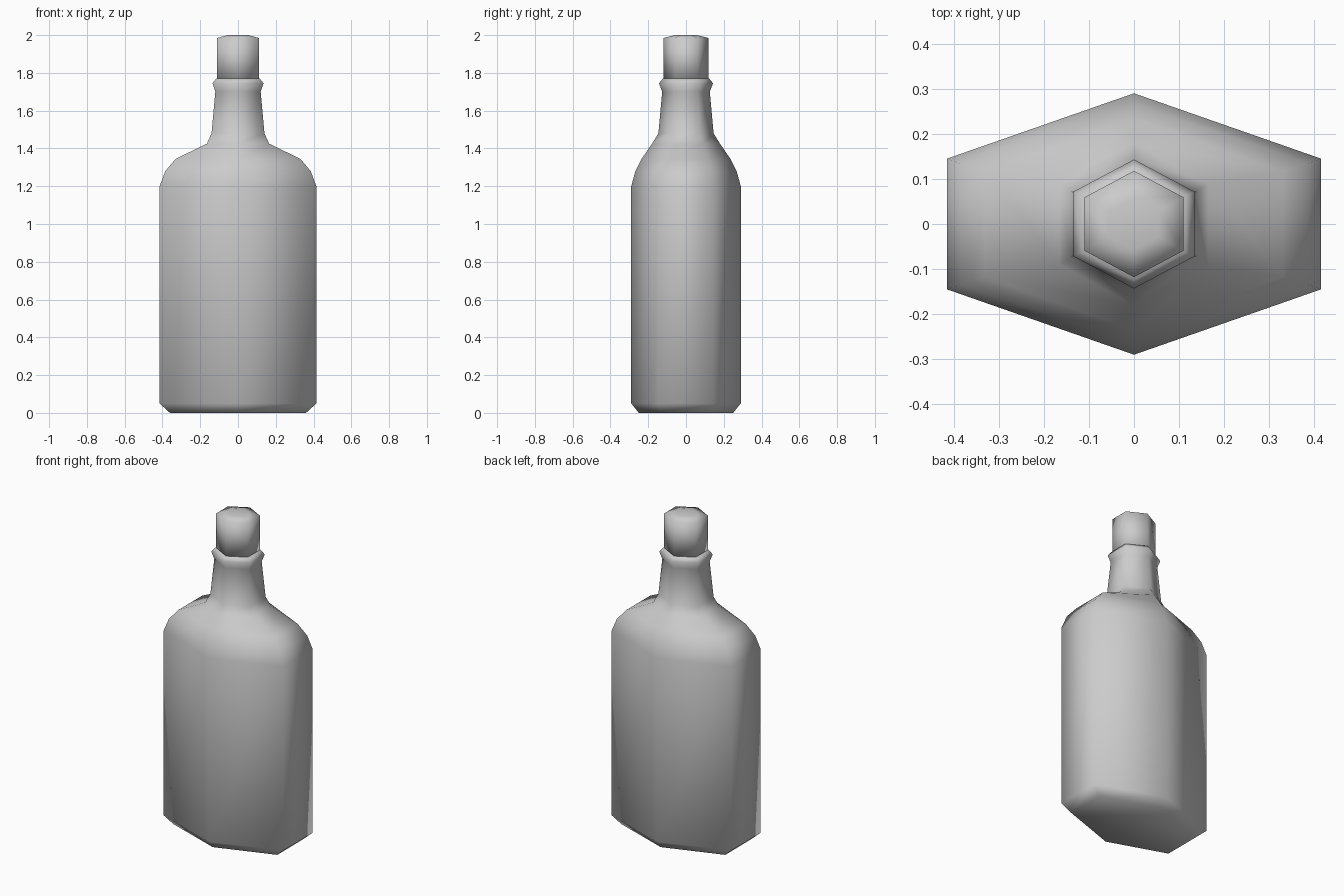
import bpy, bmesh, math

if "Cube" in bpy.data.objects:
    bpy.data.objects.remove(bpy.data.objects["Cube"])


def hex_loft(name, rings):
    """Skin hexagonal rings given as (half width x, half depth y, z)."""
    bm = bmesh.new()
    loops = []
    for hx, hy, z in rings:
        loop = []
        for k in range(6):
            a = math.radians(90 + 60 * k)
            x = hx * math.cos(a) / math.cos(math.radians(30))
            loop.append(bm.verts.new((x, hy * math.sin(a), z)))
        loops.append(loop)
    for lo, hi in zip(loops, loops[1:]):
        for k in range(6):
            n = (k + 1) % 6
            bm.faces.new((lo[k], lo[n], hi[n], hi[k]))
    bm.faces.new(loops[0][::-1])
    bm.faces.new(loops[-1])
    for f in bm.faces:
        f.smooth = True
    bmesh.ops.recalc_face_normals(bm, faces=bm.faces)
    mesh = bpy.data.meshes.new(name)
    bm.to_mesh(mesh)
    bm.free()
    obj = bpy.data.objects.new(name, mesh)
    bpy.context.collection.objects.link(obj)
    return obj


# Body, shoulder, neck and collar
hex_loft("bottle_body", [
    (0.36, 0.25, 0.0),
    (0.415, 0.29, 0.05),
    (0.415, 0.29, 1.2),
    (0.385, 0.268, 1.28),
    (0.33, 0.235, 1.345),
    (0.165, 0.18, 1.425),
    (0.14, 0.146, 1.48),
    (0.12, 0.126, 1.70),
    (0.135, 0.143, 1.745),
    (0.115, 0.123, 1.77),
])

# Stopper cap
hex_loft("bottle_cap", [
    (0.11, 0.118, 1.75),
    (0.11, 0.118, 1.985),
    (0.055, 0.058, 2.0),
])
